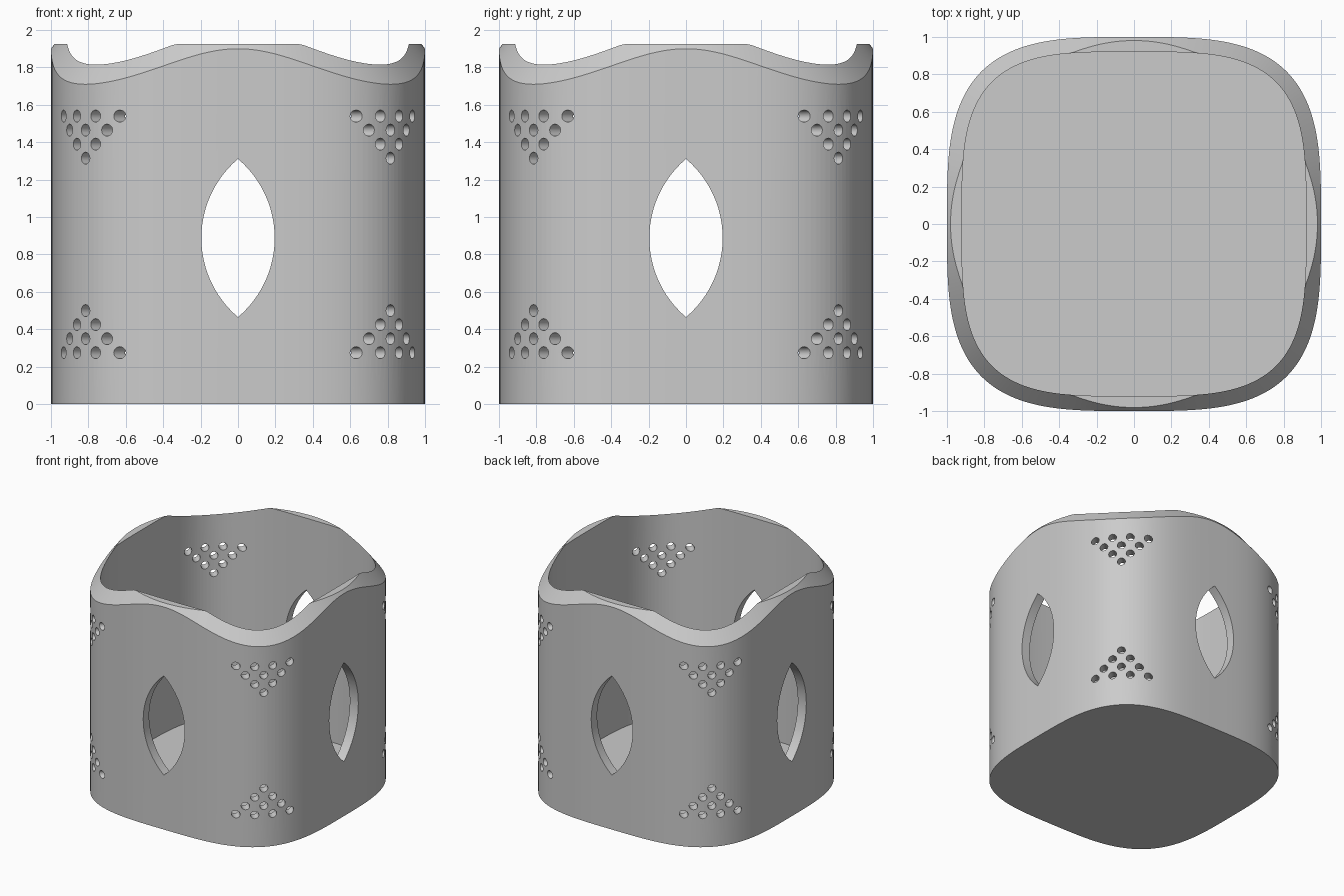
import bpy, bmesh, math
from mathutils import Matrix, Vector

if "Cube" in bpy.data.objects:
    bpy.data.objects.remove(bpy.data.objects["Cube"])

SEG = 240          # segments round the cup
FLOOR = 0.08       # floor thickness
TOP = 1.925        # level at which the rim crests are cut flat
RISE = 0.105       # rise of the sloped rim from outside to inside


def squircle(ang, half, n):
    c, s = math.cos(ang), math.sin(ang)
    r = half * (abs(c) ** n + abs(s) ** n) ** (-1 / n)
    return Vector((r * c, r * s, 0))


def at(p, z):
    return (p.x, p.y, z)


# Cup body: stacked rings from underside, up the outside, over the rim, down inside
rings = [[] for _ in range(5)]
for i in range(SEG):
    a = 2 * math.pi * i / SEG
    po, pi_ = squircle(a, 1.0, 3.4), squircle(a, 0.92, 3.6)
    zo = 1.805 + 0.095 * math.cos(4 * a)
    t = min(1.0, (TOP - zo) / RISE)
    zt = zo + RISE * t
    for ring, co in zip(rings, (at(po, 0), at(po, zo), at(po.lerp(pi_, t), zt),
                                at(pi_, zt), at(pi_, FLOOR))):
        ring.append(co)

bm = bmesh.new()
vs = [[bm.verts.new(co) for co in ring] for ring in rings]
for lo, hi in zip(vs, vs[1:]):
    for i in range(SEG):
        j = (i + 1) % SEG
        bm.faces.new((lo[i], lo[j], hi[j], hi[i]))
bm.faces.new(vs[0][::-1])
bm.faces.new(vs[-1])
bmesh.ops.remove_doubles(bm, verts=bm.verts, dist=1e-5)
bmesh.ops.recalc_face_normals(bm, faces=bm.faces)
mesh = bpy.data.meshes.new("cup")
bm.to_mesh(mesh)
bm.free()
cup = bpy.data.objects.new("cup", mesh)
bpy.context.collection.objects.link(cup)

grey = bpy.data.materials.new("plain grey")
grey.diffuse_color = (0.6, 0.6, 0.6, 1)
grey.use_nodes = True
grey.node_tree.nodes["Principled BSDF"].inputs["Base Color"].default_value = grey.diffuse_color
mesh.materials.append(grey)


def prism(bm, outline, near, far, turn):
    """Extrude a (side, height) outline outward from near to far, turned about z."""
    rot = Matrix.Rotation(turn, 3, 'Z')
    a = [bm.verts.new(rot @ Vector((near, u, z))) for u, z in outline]
    b = [bm.verts.new(rot @ Vector((far, u, z))) for u, z in outline]
    n = len(outline)
    for i in range(n):
        j = (i + 1) % n
        bm.faces.new((a[i], a[j], b[j], b[i]))
    bm.faces.new(a[::-1])
    bm.faces.new(b)


# Leaf outline made of two circular arcs
half_w, half_h, mid_z = 0.196, 0.423, 0.888
R = (half_h ** 2 + half_w ** 2) / (2 * half_w)
sweep = math.asin(half_h / R)
leaf = []
for side in (1, -1):
    for k in range(24):
        b = -sweep + 2 * sweep * k / 24
        leaf.append((side * (R * math.cos(b) - R + half_w),
                     mid_z + side * R * math.sin(b)))

# Cutters: a leaf window in each wall, triangles of round holes at each corner
bm = bmesh.new()
for q in range(4):
    turn = q * math.pi / 2
    prism(bm, leaf, 0.75, 1.15, turn)
    for row in range(4):
        for k in range(4 - row):
            u = (k - (3 - row) / 2) * 0.1414
            for z in (0.275 + 0.075 * row, 1.54 - 0.075 * row):
                hole = [(u + 0.032 * math.cos(i * math.pi / 10),
                         z + 0.032 * math.sin(i * math.pi / 10)) for i in range(20)]
                prism(bm, hole, 0.88, 1.3, turn + math.pi / 4)
bmesh.ops.recalc_face_normals(bm, faces=bm.faces)
cut_mesh = bpy.data.meshes.new("cutter")
bm.to_mesh(cut_mesh)
bm.free()
cut_mesh.materials.append(grey)
cutter = bpy.data.objects.new("cutter", cut_mesh)
cutter.hide_render = True
bpy.context.collection.objects.link(cutter)

mod = cup.modifiers.new("openings", 'BOOLEAN')
mod.operation = 'DIFFERENCE'
mod.solver = 'EXACT'
mod.object = cutter
bpy.context.view_layer.objects.active = cup
cup.select_set(True)
bpy.ops.object.modifier_apply(modifier=mod.name)
bpy.data.objects.remove(cutter)
bpy.ops.object.shade_smooth_by_angle(angle=math.radians(25))
